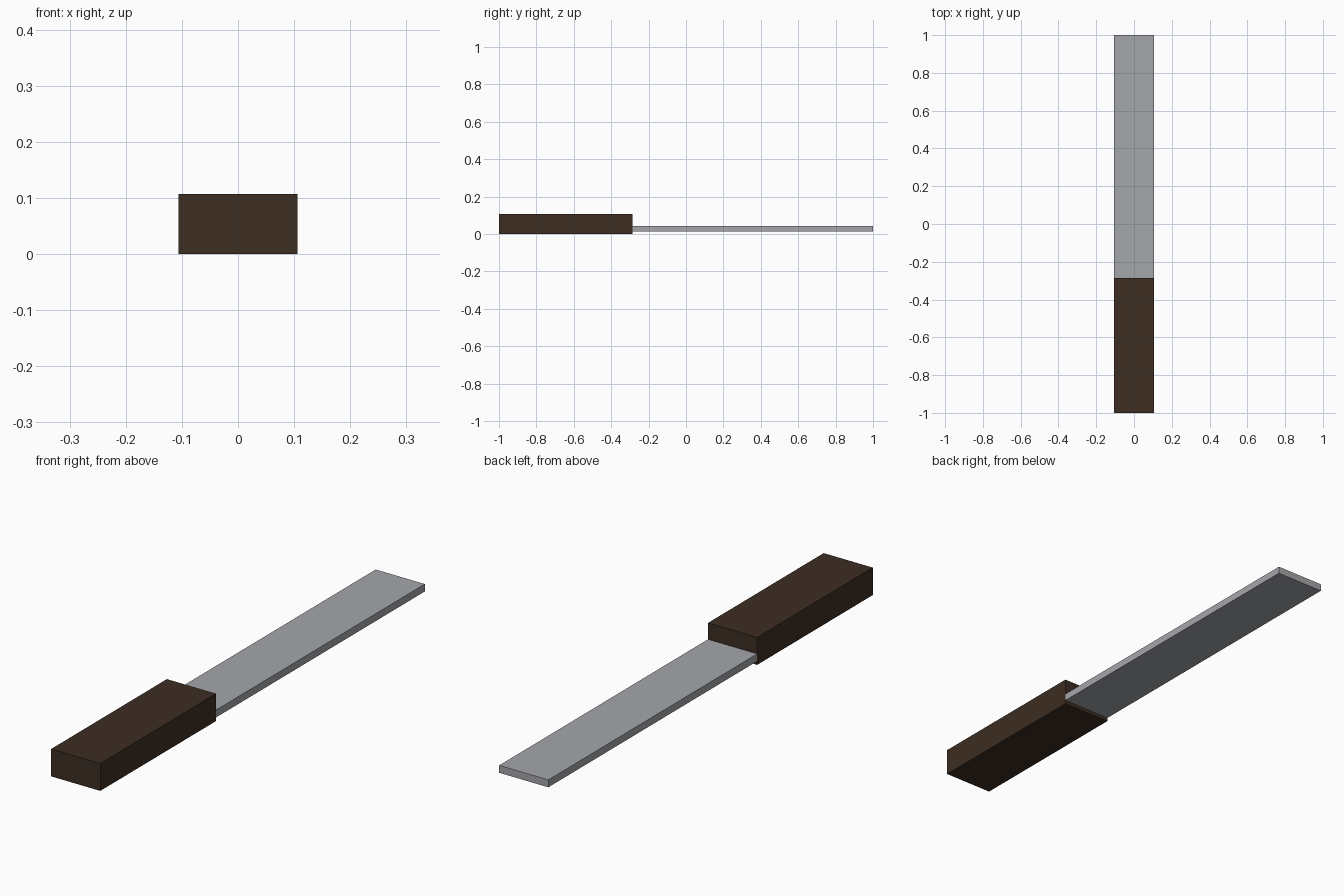
import bpy

default = bpy.data.objects.get("Cube")
if default:
    bpy.data.objects.remove(default, do_unlink=True)


def make_material(name, rgb, roughness, metallic=0.0):
    mat = bpy.data.materials.new(name)
    mat.use_nodes = True
    color = (*rgb, 1.0)
    mat.diffuse_color = color
    bsdf = mat.node_tree.nodes["Principled BSDF"]
    bsdf.inputs["Base Color"].default_value = color
    bsdf.inputs["Roughness"].default_value = roughness
    bsdf.inputs["Metallic"].default_value = metallic
    return mat


def make_box(name, low, high, mat):
    """Flat-faced box spanning two opposite corners."""
    center = [(a + b) / 2 for a, b in zip(low, high)]
    bpy.ops.mesh.primitive_cube_add(size=1, location=center)
    obj = bpy.context.object
    obj.name = name
    obj.scale = [b - a for a, b in zip(low, high)]
    bpy.ops.object.transform_apply(location=False, rotation=False, scale=True)
    obj.data.materials.append(mat)
    return obj


dark_wood = make_material("dark brown wood", (0.045, 0.026, 0.016), 0.7)
steel = make_material("grey steel", (0.37, 0.38, 0.40), 0.5)

half_width = 0.106
joint_y = -0.287  # where the blade leaves the handle

# Chunky grip at the front
make_box("handle", (-half_width, -1, 0), (half_width, joint_y, 0.107), dark_wood)

# Thin flat blade running to the back
make_box("blade", (-half_width, joint_y, 0.014), (half_width, 1, 0.043), steel)
